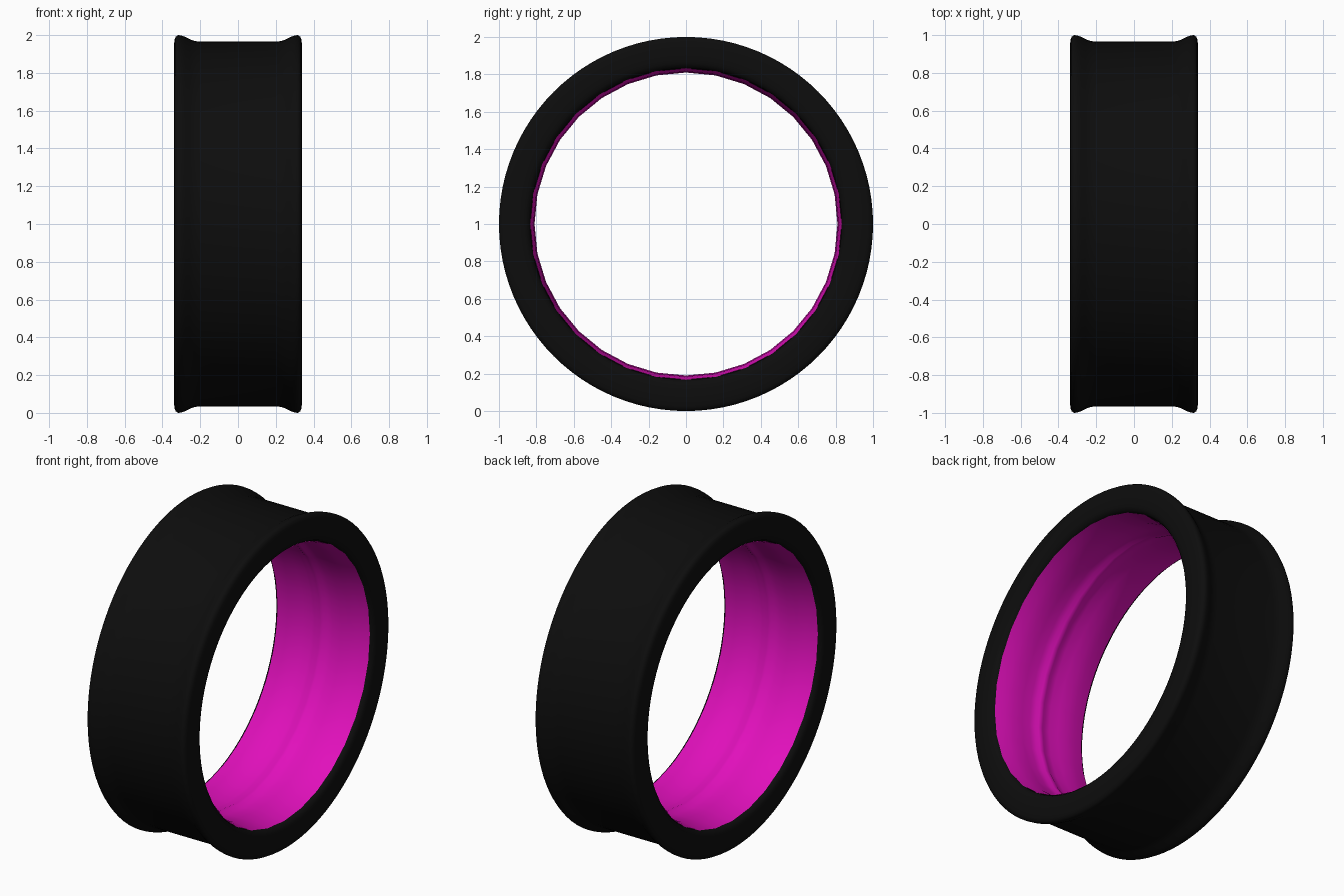
import bpy, bmesh, math

if "Cube" in bpy.data.objects:
    bpy.data.objects.remove(bpy.data.objects["Cube"])


def lathe(name, half, segments, colour, closed):
    """Spin a mirrored (x, radius) profile round the x axis at height 1."""
    left = [(-x, r) for x, r in reversed(half) if x > 0]
    right = [p for p in half]
    profile = left + right if half[0][0] == 0 else right + left
    bm = bmesh.new()
    rings = []
    for i in range(segments):
        a = 2 * math.pi * i / segments
        rings.append([bm.verts.new((x, r * math.sin(a), 1 + r * math.cos(a)))
                      for x, r in profile])
    n = len(profile)
    for i in range(segments):
        a, b = rings[i], rings[(i + 1) % segments]
        for j in range(n if closed else n - 1):
            k = (j + 1) % n
            bm.faces.new((a[j], a[k], b[k], b[j]))
    if closed:
        bmesh.ops.recalc_face_normals(bm, faces=bm.faces)
    mesh = bpy.data.meshes.new(name)
    bm.to_mesh(mesh)
    bm.free()
    obj = bpy.data.objects.new(name, mesh)
    bpy.context.collection.objects.link(obj)
    mat = bpy.data.materials.new(name + "_colour")
    mat.diffuse_color = colour
    mat.use_nodes = True
    mat.node_tree.nodes["Principled BSDF"].inputs["Base Color"].default_value = mat.diffuse_color
    mesh.materials.append(mat)
    bpy.ops.object.select_all(action='DESELECT')
    obj.select_set(True)
    bpy.context.view_layer.objects.active = obj
    bpy.ops.object.shade_smooth_by_angle(angle=math.radians(50))
    return obj


# Black outer band: flat tread, flared rims, rounded side walls, inner wall
band = [(0.20, 0.965), (0.23, 0.969), (0.255, 0.978), (0.28, 0.991),
        (0.30, 0.998), (0.317, 1.0), (0.33, 0.992), (0.336, 0.975),
        (0.34, 0.94), (0.34, 0.885), (0.337, 0.86), (0.328, 0.842),
        (0.31, 0.832), (0.285, 0.833), (0.20, 0.828)]
lathe("outer_band", band, 96, (0.004, 0.004, 0.004, 1), True)

# Magenta liner: flared edges and a low ridge round the middle
liner = [(0, 0.81), (0.015, 0.812), (0.035, 0.82), (0.07, 0.822),
         (0.13, 0.818), (0.19, 0.815), (0.24, 0.82), (0.28, 0.826),
         (0.315, 0.833)]
lathe("inner_liner", liner, 32, (0.75, 0.005, 0.5, 1), False)
